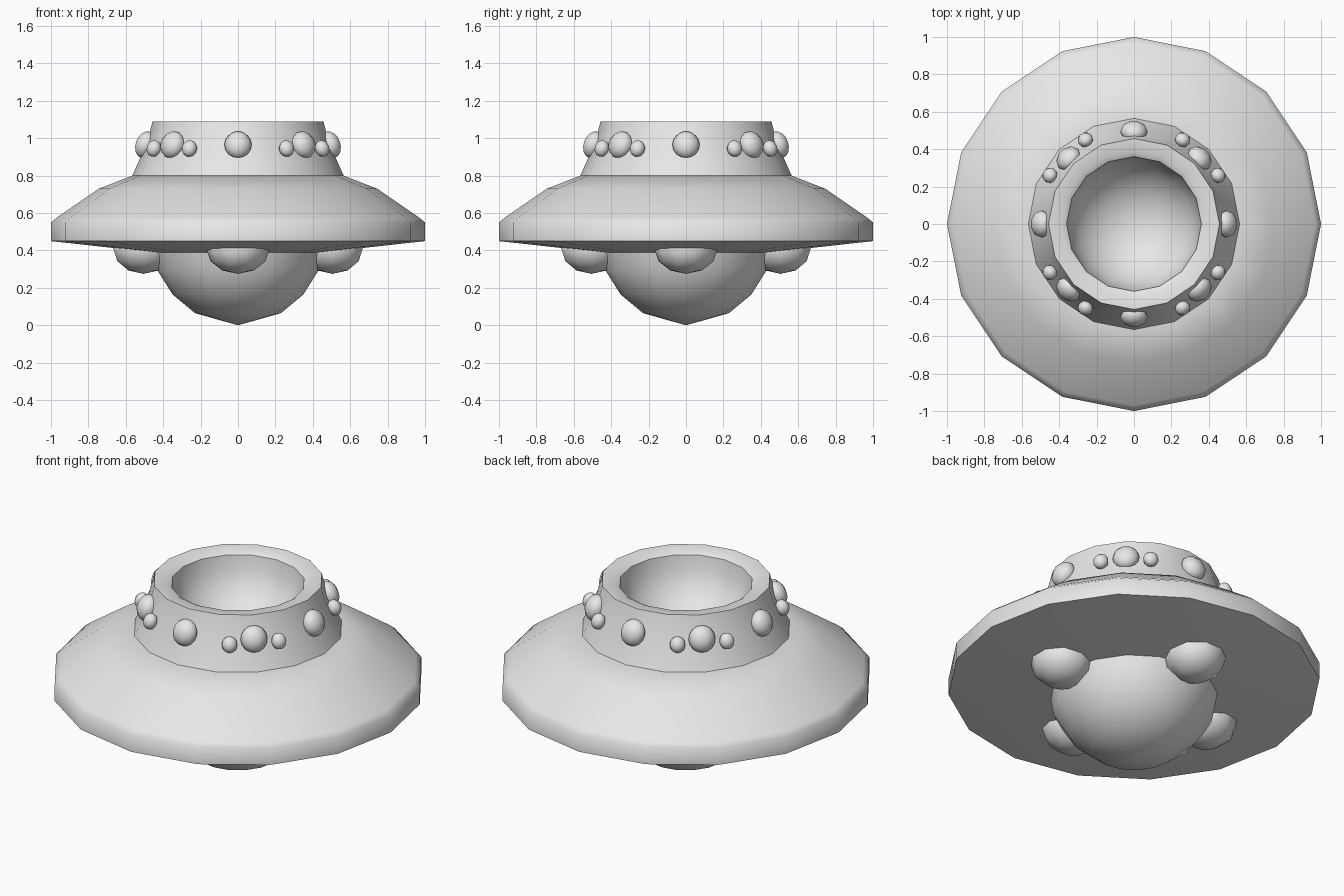
import bpy, bmesh, math
from mathutils import Matrix, Vector

if "Cube" in bpy.data.objects:
    bpy.data.objects.remove(bpy.data.objects["Cube"], do_unlink=True)

grey = bpy.data.materials.new("light_grey")
grey.use_nodes = True
GREY = (0.8, 0.8, 0.8, 1)
grey.diffuse_color = GREY
grey.node_tree.nodes["Principled BSDF"].inputs["Base Color"].default_value = GREY


def finish(bm, name, angle):
    """Turn a bmesh into a smooth-shaded grey object."""
    bmesh.ops.recalc_face_normals(bm, faces=bm.faces[:])
    mesh = bpy.data.meshes.new(name)
    bm.to_mesh(mesh)
    bm.free()
    mesh.materials.append(grey)
    obj = bpy.data.objects.new(name, mesh)
    bpy.context.collection.objects.link(obj)
    bpy.ops.object.select_all(action='DESELECT')
    obj.select_set(True)
    bpy.context.view_layer.objects.active = obj
    bpy.ops.object.shade_smooth_by_angle(angle=math.radians(angle))
    return obj


def lathe(name, profile, angle, sides=16):
    """Revolve (radius, z) points that start and end on the axis."""
    bm = bmesh.new()
    verts = [bm.verts.new((r, 0, z)) for r, z in profile]
    edges = [bm.edges.new(pair) for pair in zip(verts, verts[1:])]
    bmesh.ops.spin(bm, geom=verts + edges, axis=(0, 0, 1), cent=(0, 0, 0),
                   angle=math.tau, steps=sides, use_duplicate=False)
    bmesh.ops.remove_doubles(bm, verts=bm.verts[:], dist=0.0005)
    return finish(bm, name, angle)


def bulb(name, degrees, radius, z, size, tilt=0, segments=10, rings=8):
    """Ellipsoid placed around the axis; size is (radial, tangent, up)."""
    bm = bmesh.new()
    bmesh.ops.create_uvsphere(bm, u_segments=segments, v_segments=rings, radius=1)
    place = (Matrix.Rotation(math.radians(degrees), 4, 'Z')
             @ Matrix.Translation((radius, 0, z))
             @ Matrix.Rotation(math.radians(tilt), 4, 'Y')
             @ Matrix.Diagonal(Vector((*size, 1))))
    bmesh.ops.transform(bm, matrix=place, verts=bm.verts[:])
    return finish(bm, name, 60)


# Saucer hull, its top closed by a funnel hidden below the collar
lathe("saucer_hull", [(0, 0.38), (0.44, 0.388), (1.0, 0.45), (1.0, 0.55),
                      (0.97, 0.575), (0.745, 0.73), (0.565, 0.80), (0, 0.64)], 60)

# Collar with a flat lip and a round bowl sunk into it
bowl = [(0.36 * math.sin(math.radians(a)), 1.07 - 0.34 * math.cos(math.radians(a)))
        for a in range(0, 91, 15)]
lathe("collar_and_bowl", bowl + [(0.385, 1.085), (0.457, 1.09), (0.485, 0.98),
                                 (0.565, 0.80), (0, 0.66)], 32)

# Belly dome under the hull
lathe("belly_dome", [(0, 0.0), (0.23, 0.065), (0.35, 0.165), (0.435, 0.30),
                     (0.455, 0.42), (0, 0.44)], 50)

# Landing pods
for i in range(4):
    bulb(f"landing_pod_{i + 1}", 90 * i, 0.505, 0.41, (0.17, 0.17, 0.135), rings=6)

# Collar lamps: eight large, and a pair of small ones beside each front, back and side lamp
for i in range(8):
    bulb(f"large_lamp_{i + 1}", 45 * i, 0.495, 0.965, (0.055, 0.073, 0.074), -20)
for i in range(4):
    for step in (30, 60):
        bulb(f"small_lamp_{2 * i + step // 30}", 90 * i + step, 0.52, 0.945,
             (0.038, 0.042, 0.045), -20)
